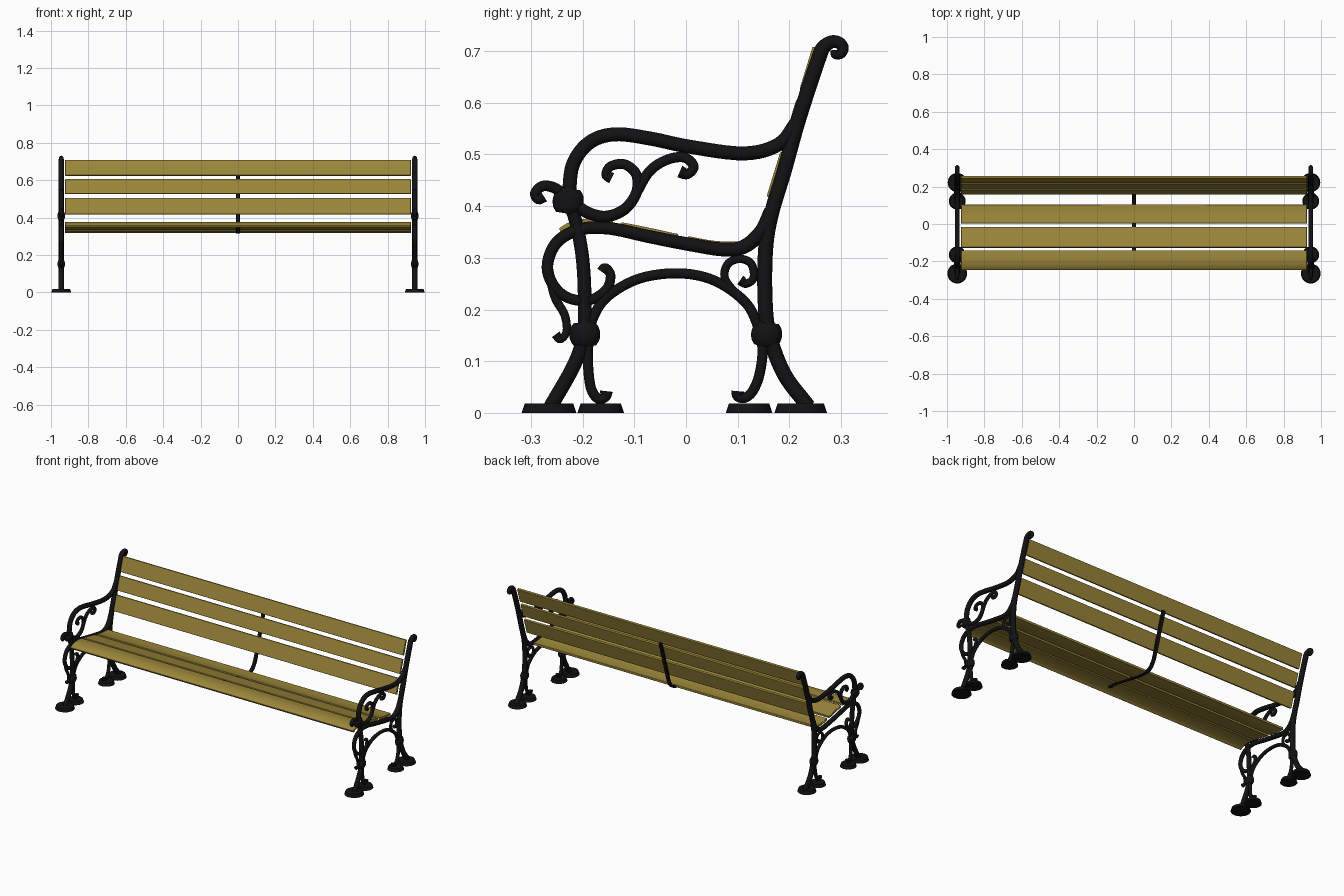
import bpy, bmesh, math
from mathutils import Vector, Matrix

if "Cube" in bpy.data.objects:
    bpy.data.objects.remove(bpy.data.objects["Cube"])

X_END = 0.945          # centre plane of each cast iron end


def material(name, rgb):
    m = bpy.data.materials.new(name)
    m.diffuse_color = (*rgb, 1)
    m.use_nodes = True
    m.node_tree.nodes["Principled BSDF"].inputs["Base Color"].default_value = m.diffuse_color
    return m


IRON = material("black_iron", (0.006, 0.006, 0.007))
WOOD = material("varnished_wood", (0.33, 0.24, 0.042))


def finish(name, bm, mat, mirror=False):
    bmesh.ops.recalc_face_normals(bm, faces=bm.faces)
    me = bpy.data.meshes.new(name)
    bm.to_mesh(me)
    bm.free()
    me.materials.append(mat)
    ob = bpy.data.objects.new(name, me)
    bpy.context.collection.objects.link(ob)
    bpy.ops.object.select_all(action='DESELECT')
    ob.select_set(True)
    bpy.context.view_layer.objects.active = ob
    bpy.ops.object.shade_smooth_by_angle(angle=math.radians(40))
    if mirror:
        ob.modifiers.new("mirror", 'MIRROR').use_mirror_merge = False
    return ob


def smooth_path(pts, steps=6):
    """Catmull-Rom curve through points of any dimension."""
    p = [Vector(q) for q in pts]
    p = [2 * p[0] - p[1]] + p + [2 * p[-1] - p[-2]]
    out = []
    for a, b, c, d in zip(p, p[1:], p[2:], p[3:]):
        for i in range(steps):
            t = i / steps
            out.append(0.5 * (2 * b + (c - a) * t + (2 * a - 5 * b + 4 * c - d) * t * t
                              + (3 * b - a - 3 * c + d) * t ** 3))
    return out + [p[-2]]


def bar(name, pts, r0, r1=None, x_scale=1.0, bulbs=(), sides=14, radii=None):
    """Round iron bar following a side-view (y, z) path; bulbs thicken scroll tips."""
    r1 = r0 if r1 is None else r1
    n = len(pts) - 1
    rad = radii or [r0 + (r1 - r0) * i / n for i in range(n + 1)]
    for b in bulbs:
        rad[b] *= 1.3
    path = smooth_path([(y, z, r) for (y, z), r in zip(pts, rad)])
    bm = bmesh.new()
    rings = []
    for i, p in enumerate(path):
        t = path[min(i + 1, len(path) - 1)] - path[max(i - 1, 0)]
        t = Vector((t.x, t.y)).normalized()
        ring = []
        for k in range(sides):
            a = 2 * math.pi * k / sides
            c = p.z * math.cos(a)
            ring.append(bm.verts.new((X_END + p.z * x_scale * math.sin(a),
                                      p.x - t.y * c, p.y + t.x * c)))
        rings.append(ring)
    for a, b in zip(rings, rings[1:]):
        for k in range(sides):
            j = (k + 1) % sides
            bm.faces.new((a[k], a[j], b[j], b[k]))
    bm.faces.new(rings[0])
    bm.faces.new(rings[-1])
    return finish(name, bm, IRON, mirror=True)


def plank(name, pts, thick, half, mat, steps=4):
    """Board of half-length `half` in x; pts trace its upper (y, z) face."""
    path = smooth_path(pts, steps)
    under = []
    for i, p in enumerate(path):
        t = (path[min(i + 1, len(path) - 1)] - path[max(i - 1, 0)]).normalized()
        under.append(p + thick * Vector((t.y, -t.x)))
    bm = bmesh.new()
    rows = [[[bm.verts.new((x, q.x, q.y)) for q in side] for side in (path, under)]
            for x in (-half, half)]
    (lt, lb), (rt, rb) = rows
    for i in range(len(path) - 1):
        for a, b in ((lt, rt), (rt, rb), (rb, lb), (lb, lt)):
            bm.faces.new((a[i], a[i + 1], b[i + 1], b[i]))
    for i in (0, -1):
        bm.faces.new((lt[i], rt[i], rb[i], lb[i]))
    ob = finish(name, bm, mat)
    bev = ob.modifiers.new("eased_edges", 'BEVEL')
    bev.width, bev.segments, bev.angle_limit = 0.002, 2, math.radians(40)
    return ob


# Main structural bars of the end frames
bar("back_post", [(.288, .702), (.289, .694), (.299, .695), (.304, .706), (.296, .716), (.282, .718),
                  (.266, .707), (.256, .684), (.218, .568), (.190, .468), (.165, .384), (.154, .316),
                  (.153, .22), (.161, .152), (.19, .075), (.237, .012)], .0135,
    radii=[.008, .009, .010, .011, .012, .0125, .014] + [.0145] * 9)
bar("armrest", [(.214, .562), (.18, .52), (.113, .502), (.007, .515), (-.07, .531), (-.138, .539),
                (-.187, .523), (-.219, .48), (-.227, .415)], .0135)
bar("front_leg", [(-.227, .41), (-.212, .365), (-.2, .297), (-.196, .22), (-.198, .152),
                  (-.216, .094), (-.262, .012)], .0125, .014)
bar("seat_rail", [(.165, .39), (.146, .351), (.113, .322), (.074, .316), (.007, .326), (-.071, .341),
                  (-.148, .357), (-.206, .355), (-.25, .33), (-.268, .287), (-.258, .249),
                  (-.229, .223), (-.187, .218), (-.154, .239), (-.146, .266), (-.156, .281),
                  (-.163, .273)], .0145, .0085, bulbs=(-1,))

# Decorative scrolls
bar("arm_scroll", [(-.216, .403), (-.187, .386), (-.154, .38), (-.119, .394), (-.096, .426),
                   (-.096, .461), (-.119, .481), (-.146, .477), (-.155, .461), (-.144, .454)],
    .012, .0085, bulbs=(-1,))
bar("arm_scroll_branch", [(-.1, .418), (-.071, .467), (-.036, .49), (-.003, .494), (.015, .477),
                          (.003, .462), (-.012, .467)], .01, .0095, bulbs=(-1,))
bar("front_curl", [(-.227, .412), (-.252, .434), (-.277, .439), (-.292, .425), (-.286, .413),
                   (-.275, .419)], .011, .009, bulbs=(-1,))
bar("front_tail", [(-.266, .278), (-.254, .225), (-.235, .19), (-.231, .158), (-.243, .142),
                   (-.252, .152)], .009, .007, bulbs=(-1,))
bar("leg_arch", [(-.154, .042), (-.156, .031), (-.169, .027), (-.183, .045), (-.189, .084),
                 (-.189, .132), (-.181, .181), (-.152, .225), (-.09, .26), (-.013, .27),
                 (.055, .256), (.113, .216), (.138, .171), (.148, .123), (.142, .074),
                 (.129, .042), (.113, .029), (.1, .032), (.1, .042)], .0098, bulbs=(0, -1))
bar("rear_scroll", [(.105, .222), (.076, .258), (.08, .287), (.103, .298), (.126, .289),
                    (.131, .262), (.117, .25), (.105, .257)], .008, bulbs=(-1,))

# Collars where bars are bound together
for name, y, z, lean, h in (("arm_collar", -.228, .41, -.004, .024),
                            ("front_leg_collar", -.196, .152, .002, .023),
                            ("rear_leg_collar", .156, .152, -.004, .023)):
    bar(name, [(y - lean * s, z + h * s) for s in (-1, -.6, 0, .6, 1)], 0, x_scale=.68,
        radii=[.02, .027, .030, .027, .02])

# Domed round feet
for name, y, r in (("front_foot", -.265, .053), ("front_scroll_foot", -.165, .045),
                   ("rear_foot", .222, .051), ("rear_scroll_foot", .122, .045)):
    bm = bmesh.new()
    bmesh.ops.create_cone(bm, cap_ends=True, segments=28, radius1=r, radius2=r - .006, depth=.018,
                          matrix=Matrix.Translation((X_END, y, .009)))
    finish(name, bm, IRON, mirror=True)

# Seat slats, front one rolled over the edge
plank("seat_slat_front", [(-.246, .357), (-.225, .369), (-.19, .376), (-.141, .373)], .014, .924, WOOD)
plank("seat_slat_middle", [(-.125, .369), (-.07, .358), (-.015, .346)], .014, .924, WOOD)
plank("seat_slat_rear", [(.004, .342), (.055, .333), (.104, .331)], .014, .924, WOOD)

# Backrest slats lean along the posts
for name, z0, z1 in (("back_slat_lower", .419, .505), ("back_slat_middle", .528, .606),
                     ("back_slat_upper", .626, .709)):
    plank(name, [(.156 + .307 * (z - .419), z) for z in (z0, z1)], .013, .924, WOOD, steps=1)

# Thin iron strap tying the slats together at mid length
plank("centre_strap", [(-.2, .37), (-.14, .368), (-.07, .354), (.007, .337), (.09, .326), (.125, .335),
                       (.147, .36), (.160, .39), (.178, .45), (.233, .63)], .012, .01, IRON)
